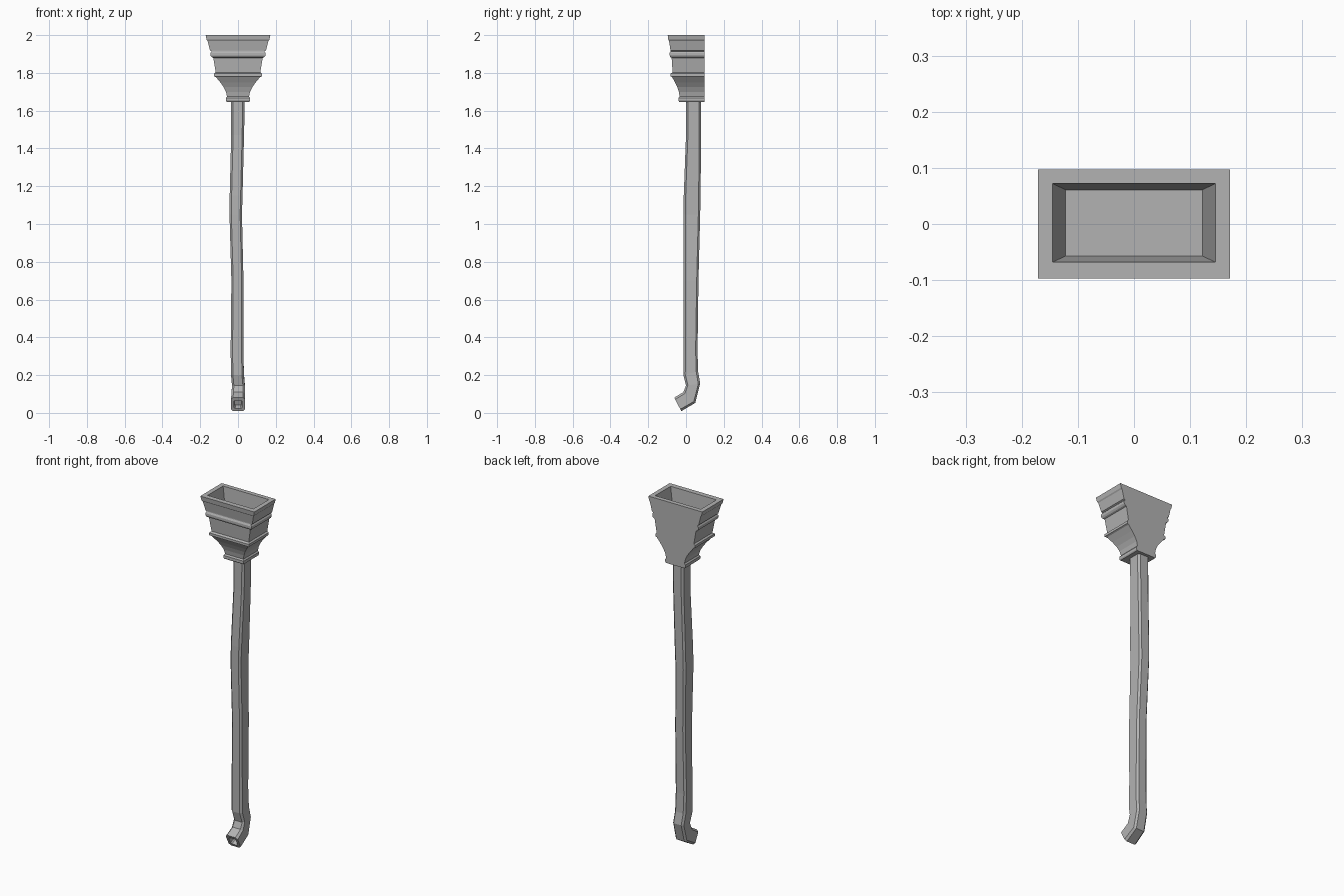
import bpy
import bmesh
from mathutils import Vector

default = bpy.data.objects.get("Cube")
if default:
    bpy.data.objects.remove(default)

metal = bpy.data.materials.new("grey metal")
metal.use_nodes = True
GREY = (0.45, 0.45, 0.45, 1)
metal.diffuse_color = GREY
metal.node_tree.nodes["Principled BSDF"].inputs["Base Color"].default_value = GREY


def loft(name, sections):
    """Skin a list of equal-length point loops and cap both ends."""
    bm = bmesh.new()
    rings = [[bm.verts.new(point) for point in loop] for loop in sections]
    count = len(rings[0])
    for lower, upper in zip(rings, rings[1:]):
        for i in range(count):
            j = (i + 1) % count
            bm.faces.new((lower[i], lower[j], upper[j], upper[i]))
    bm.faces.new(rings[0][::-1])
    bm.faces.new(rings[-1])
    bmesh.ops.recalc_face_normals(bm, faces=bm.faces)
    mesh = bpy.data.meshes.new(name)
    bm.to_mesh(mesh)
    bm.free()
    mesh.materials.append(metal)
    obj = bpy.data.objects.new(name, mesh)
    bpy.context.collection.objects.link(obj)
    return obj


def rectangle(height, half_width, front, back):
    return [(-half_width, front, height), (half_width, front, height),
            (half_width, back, height), (-half_width, back, height)]


def pipe_section(centre_x, front, back, half_width, inset=0.0, push=0.0):
    """Chamfered rectangle spanning a front and a back point (y, z)."""
    front, back = Vector((0, *front)), Vector((0, *back))
    middle = (front + back) / 2 + Vector((centre_x, 0, 0))
    across = (back - front).normalized()
    along = across.cross(Vector((1, 0, 0)))
    w, d = half_width - inset, (back - front).length / 2 - inset
    c = 0.3 * w
    outline = [(c - w, -d), (w - c, -d), (w, c - d), (w, d - c),
               (w - c, d), (c - w, d), (-w, d - c), (-w, c - d)]
    return [middle + Vector((x, 0, 0)) + across * y + along * push
            for x, y in outline]


# Hopper head: moulded front and sides, flat back (height, half width, front)
WALL = 0.097
mouldings = [
    (1.647, 0.060, -0.036), (1.653, 0.064, -0.040), (1.667, 0.064, -0.040),
    (1.675, 0.058, -0.034), (1.700, 0.064, -0.038), (1.725, 0.076, -0.046),
    (1.750, 0.094, -0.058), (1.778, 0.117, -0.074), (1.782, 0.126, -0.082),
    (1.796, 0.126, -0.082), (1.803, 0.118, -0.071), (1.880, 0.131, -0.076),
    (1.884, 0.140, -0.083), (1.893, 0.146, -0.087), (1.905, 0.146, -0.087),
    (1.914, 0.140, -0.082), (1.918, 0.148, -0.082), (1.970, 0.161, -0.090),
    (1.976, 0.166, -0.094), (2.000, 0.171, -0.097),
]
outer = [rectangle(z, half, front, WALL) for z, half, front in mouldings]
basin = [rectangle(2.0, 0.145, -0.068, 0.072),
         rectangle(1.87, 0.122, -0.057, 0.061)]
loft("hopper_head", outer + basin)

# Downpipe: slightly crooked (centre x, front point, back point, half width)
path = [
    (0.000, (0.000, 1.66), (0.080, 1.66), 0.036),
    (-0.002, (0.000, 1.47), (0.080, 1.47), 0.034),
    (-0.010, (-0.012, 1.15), (0.077, 1.15), 0.034),
    (-0.012, (-0.013, 1.05), (0.075, 1.05), 0.033),
    (-0.003, (-0.013, 0.70), (0.066, 0.70), 0.032),
    (-0.005, (-0.013, 0.33), (0.061, 0.33), 0.034),
    (-0.003, (-0.014, 0.20), (0.064, 0.22), 0.034),
    (0.002, (0.000, 0.145), (0.075, 0.155), 0.034),
    (0.001, (-0.014, 0.110), (0.049, 0.053), 0.035),
    (0.000, (-0.062, 0.081), (-0.025, 0.009), 0.038),
]
sections = [pipe_section(*step) for step in path]
# Recessed spout opening
spout = path[-1]
sections.append(pipe_section(*spout, inset=0.016))
sections.append(pipe_section(*spout, inset=0.020, push=-0.035))
loft("downpipe", sections)
